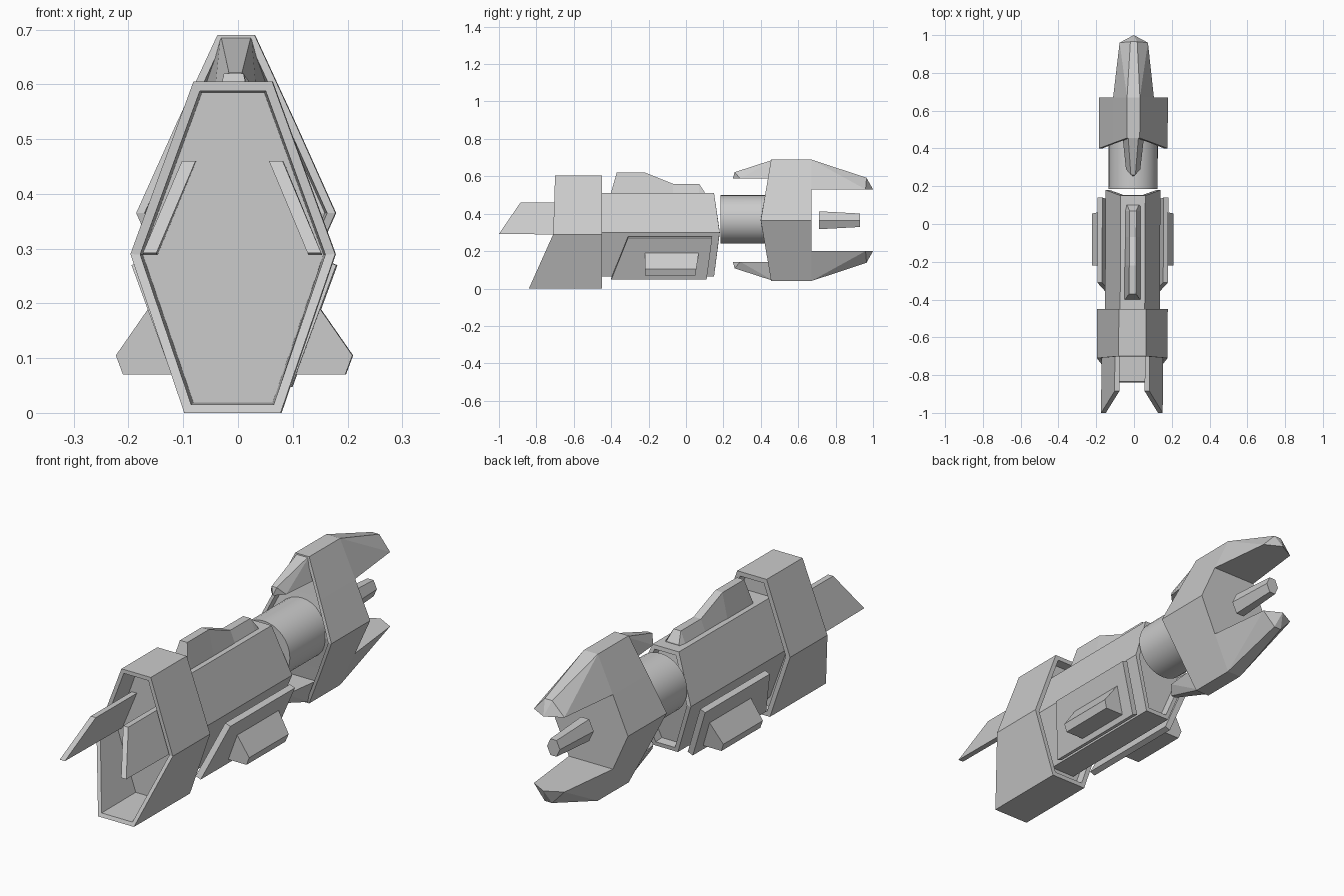
import bpy
import bmesh

cube = bpy.data.objects.get("Cube")
if cube:
    bpy.data.objects.remove(cube, do_unlink=True)

grey = bpy.data.materials.new("hull_grey")
grey.use_nodes = True
grey.diffuse_color = (0.6, 0.6, 0.6, 1)
grey.node_tree.nodes["Principled BSDF"].inputs["Base Color"].default_value = (0.6, 0.6, 0.6, 1)

MID = 0.365  # height of the long axis of the tail


def finish(name, bm):
    """Turn a bmesh into an object, with the slight sideways lean of the ship."""
    bmesh.ops.recalc_face_normals(bm, faces=bm.faces)
    for v in bm.verts:
        v.co.x += 0.005 * v.co.y - 0.006
    mesh = bpy.data.meshes.new(name)
    bm.to_mesh(mesh)
    bm.free()
    mesh.materials.append(grey)
    obj = bpy.data.objects.new(name, mesh)
    bpy.context.collection.objects.link(obj)
    return obj


def loft(rings):
    """Skin a row of equal rings and cap both ends."""
    bm = bmesh.new()
    loops = [[bm.verts.new(p) for p in ring] for ring in rings]
    for a, b in zip(loops, loops[1:]):
        n = len(a)
        for i in range(n):
            j = (i + 1) % n
            bm.faces.new((a[i], a[j], b[j], b[i]))
    bm.faces.new(loops[0])
    bm.faces.new(loops[-1])
    bmesh.ops.recalc_face_normals(bm, faces=bm.faces)
    return bm


def levels(rows):
    """Stack rectangles given as (height, half width, front y, back y)."""
    return loft([[(-w, f, z), (w, f, z), (w, b, z), (-w, b, z)] for z, w, f, b in rows])


def recess(bm, side, rim, place):
    """Sink the front (-1) or back (+1) faces behind a rim."""
    bm.normal_update()
    faces = [f for f in bm.faces if f.normal.y * side > 0.3]
    for width in (rim, 0.004):
        bmesh.ops.inset_region(bm, faces=faces, thickness=width, use_even_offset=True)
    for v in {v for f in faces for v in f.verts}:
        v.co.y = place(v.co.y)


def hull(name, points):
    bm = bmesh.new()
    for p in points:
        bm.verts.new(p)
    out = bmesh.ops.convex_hull(bm, input=bm.verts)
    loose = [v for v in bm.verts if not v.link_faces]
    bmesh.ops.delete(bm, geom=loose, context='VERTS')
    bmesh.ops.dissolve_limit(bm, angle_limit=0.01, verts=bm.verts, edges=bm.edges)
    return finish(name, bm)


def both(points):
    """Points mirrored across the centre plane."""
    return [(s * x, y, z) for x, y, z in points for s in (-1, 1)]


def pair(name, points):
    """One hull on each side."""
    for side, s in (("left", 1), ("right", -1)):
        hull(f"{side}_{name}", [(s * x, y, z) for x, y, z in points])


# Front hood: hollow six-sided shell
hood = levels([(0.0, 0.088, -0.84, -0.45), (0.29, 0.187, -0.71, -0.45),
               (0.605, 0.072, -0.70, -0.45)])
recess(hood, -1, 0.017, lambda y: -0.6)
recess(hood, 1, 0.02, lambda y: -0.49)
finish("front_hood", hood)

# Blades that stick out of the hood
blade = [(-1.0, 0.292), (-0.885, 0.46), (-0.58, 0.46), (-0.58, 0.288)]
pair("front_blade", [((0.163 if z < 0.4 else 0.092) - d, y, z)
                     for y, z in blade for d in (0, 0.025)])

# Main body
body = levels([(0.065, 0.06, -0.52, 0.15), (0.30, 0.145, -0.52, 0.18),
               (0.51, 0.065, -0.52, 0.15)])
recess(body, 1, 0.018, lambda y: y - 0.04)
finish("main_body", body)

# Ridge along the top of the body
ridge = [(-0.40, 0.515, 0.04), (-0.37, 0.62, 0.018), (-0.22, 0.62, 0.018),
         (-0.07, 0.56, 0.018), (0.07, 0.56, 0.018), (0.10, 0.515, 0.03)]
finish("top_ridge", loft([[(-0.044, y, 0.5), (-w, y, z), (w, y, z), (0.044, y, 0.5)]
                          for y, z, w in ridge]))

# Slanted side armour and the pods on it
armour = [(0.187, -0.31, 0.27), (0.187, 0.14, 0.27), (0.105, 0.11, 0.047), (0.105, -0.40, 0.047)]
pair("side_armour", armour + [(x - 0.025, y, z + 0.009) for x, y, z in armour])
pod = [(0.15, 0.20), (0.216, 0.105), (0.203, 0.07), (0.112, 0.07)]
pair("side_pod", [(x, y, z) for x, z in pod for y in (-0.22, 0.05 + 0.15 * (z - 0.07))])

# Round neck
neck = bmesh.new()
bmesh.ops.create_cone(neck, cap_ends=True, segments=32, radius1=0.13, radius2=0.13, depth=0.27)
for v in neck.verts:
    x, y, z = v.co
    v.co = (x, z + 0.32, y + 0.37)
neck_obj = finish("neck", neck)
bpy.ops.object.select_all(action='DESELECT')
neck_obj.select_set(True)
bpy.context.view_layer.objects.active = neck_obj
bpy.ops.object.shade_smooth_by_angle()

# Tail block with a sunken front
tail = levels([(0.04, 0.034, 0.455, 0.67), (0.20, 0.108, 0.428, 0.67), (MID, 0.182, 0.40, 0.67),
               (0.53, 0.108, 0.428, 0.67), (0.69, 0.034, 0.455, 0.67)])
recess(tail, -1, 0.014, lambda y: y + 0.03)
finish("tail_block", tail)

# Rear prongs and forward spikes, above and below
prong = both([(0.108, 0.67, 0.53), (0.034, 0.67, 0.69), (0.075, 0.96, 0.53),
              (0.018, 0.965, 0.592)]) + [(0, 1.0, 0.53)]
spike = both([(0.06, 0.49, 0.59), (0.028, 0.47, 0.69), (0.038, 0.29, 0.587),
              (0.012, 0.26, 0.622)]) + [(0, 0.25, 0.587)]
for place, flip in (("upper", False), ("lower", True)):
    for name, points in (("prong", prong), ("spike", spike)):
        hull(f"{place}_{name}", [(x, y, 2 * MID - z if flip else z) for x, y, z in points])

# Tapered rod between the prongs
hull("rear_rod", both([(w * k, y, MID + h * k) for y, k in ((0.71, 1), (0.93, 0.75))
                       for w, h in ((0.02, 0.048), (0.042, 0), (0.02, -0.048))]))
